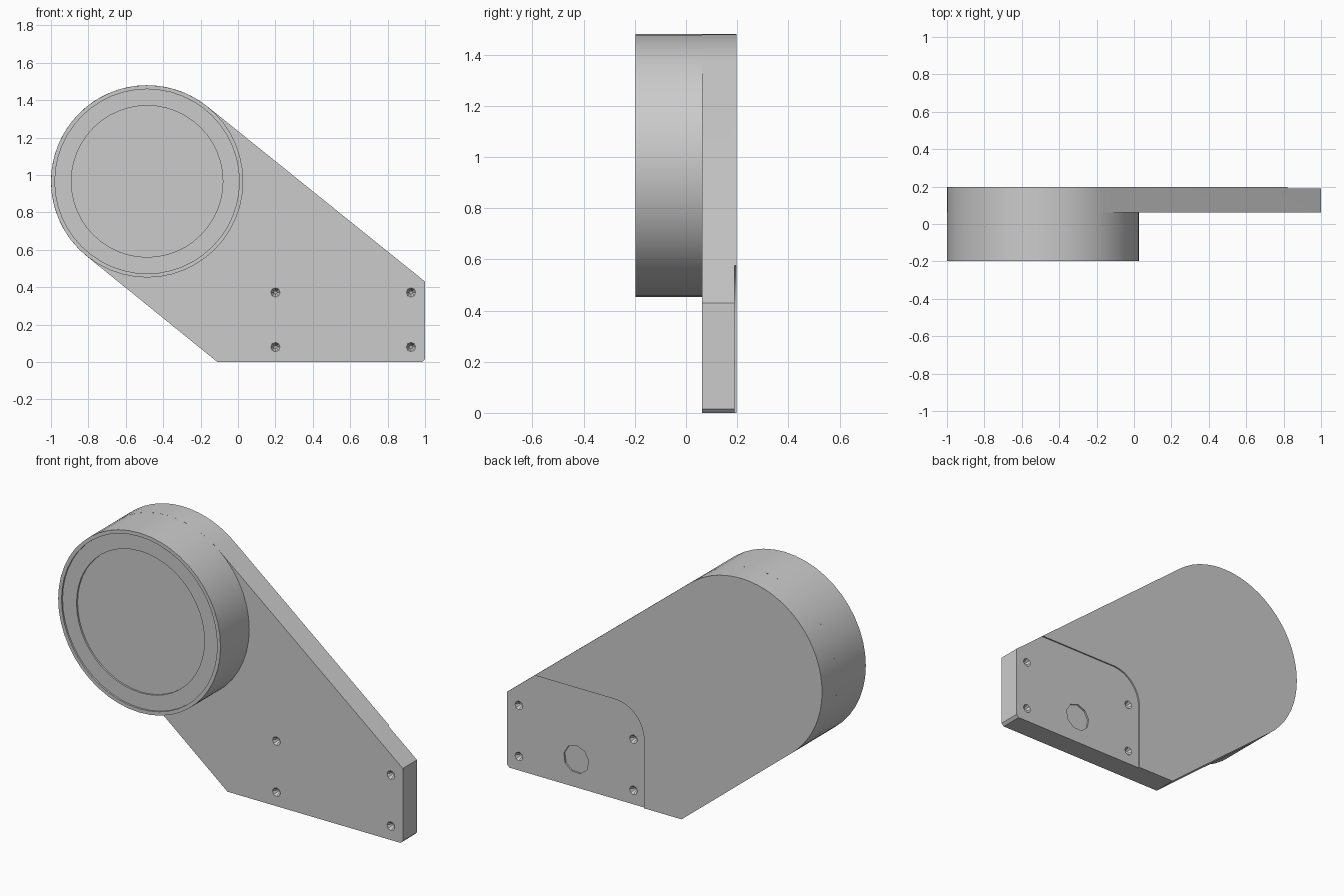
import bpy, bmesh, math
from mathutils import Vector

cube = bpy.data.objects.get("Cube")
if cube:
    bpy.data.objects.remove(cube, do_unlink=True)

grey = bpy.data.materials.new("light grey")
grey.use_nodes = True
grey.diffuse_color = (0.6, 0.6, 0.6, 1)
grey.node_tree.nodes["Principled BSDF"].inputs["Base Color"].default_value = (0.6, 0.6, 0.6, 1)

CENTRE, RADIUS = Vector((-0.486, 0.966)), 0.514
FRONT, SEAM, BACK = -0.198, 0.062, 0.198
PANEL = BACK - 0.008


def make(name, bm):
    bmesh.ops.recalc_face_normals(bm, faces=bm.faces)
    mesh = bpy.data.meshes.new(name)
    bm.to_mesh(mesh)
    bm.free()
    mesh.materials.append(grey)
    ob = bpy.data.objects.new(name, mesh)
    bpy.context.collection.objects.link(ob)
    return ob


def arc(c, r, a0, a1, n):
    return [(c[0] + r * math.cos(a0 + (a1 - a0) * i / n),
             c[1] + r * math.sin(a0 + (a1 - a0) * i / n)) for i in range(n + 1)]


def prism(name, outline, y0, y1):
    # x/z outline pushed from y0 to y1
    bm = bmesh.new()
    face = bm.faces.new([bm.verts.new((x, y0, z)) for x, z in outline])
    out = bmesh.ops.extrude_face_region(bm, geom=[face])
    verts = [v for v in out["geom"] if isinstance(v, bmesh.types.BMVert)]
    bmesh.ops.translate(bm, verts=verts, vec=(0, y1 - y0, 0))
    return make(name, bm)


def lathe(name, profile, c, n, cap=False):
    # (radius, y) profile turned around a y-parallel axis; zero radius is a pole
    bm = bmesh.new()
    rings = []
    for r, y in profile:
        if r == 0:
            rings.append([bm.verts.new((c[0], y, c[1]))] * n)
        else:
            rings.append([bm.verts.new((x, y, z)) for x, z in arc(c, r, 0, math.tau, n)[:n]])
    for a, b in zip(rings, rings[1:]):
        for i in range(n):
            j = (i + 1) % n
            quad = list(dict.fromkeys((a[i], a[j], b[j], b[i])))
            bm.faces.new(quad)
    if cap:
        bm.faces.new(rings[0])
    return make(name, bm)


def cut(target, cutter):
    mod = target.modifiers.new("cut", 'BOOLEAN')
    mod.operation, mod.solver, mod.object = 'DIFFERENCE', 'EXACT', cutter
    with bpy.context.temp_override(object=target, active_object=target):
        bpy.ops.object.modifier_apply(modifier=mod.name)
    bpy.data.objects.remove(cutter, do_unlink=True)


def tangent_angle(p, side):
    # angle on the big circle where the line from p touches it
    d = Vector(p) - CENTRE
    return math.atan2(d.y, d.x) + side * math.acos(RADIUS / d.length)


# Arm plate: round end joined by tangents to the squared foot
top_corner, low_corner = (1, 0.43), (-0.11, 0)
a0 = tangent_angle(top_corner, 1)
a1 = tangent_angle(low_corner, -1) % math.tau
outline = [low_corner, (0.985, 0), (1, 0.015), top_corner] + arc(CENTRE, RADIUS, a0, a1, 32)
plate = prism("arm_plate", outline, SEAM, BACK)

# Shallow rear panel with one rounded corner
panel = [(1.2, -0.1), (1.2, 0.575)] + arc((0.312, 0.39), 0.185, math.pi / 2, math.pi, 12) + [(0.127, -0.1)]
cut(plate, prism("panel_cutter", panel, PANEL, BACK + 0.1))

# Round pocket in the rear panel
pocket = arc((0.5625, 0.16), 0.08, 0.2, 0.2 + math.tau, 9)[:9]
cut(plate, prism("pocket_cutter", pocket, PANEL - 0.01, BACK + 0.1))

# Tapered screw pits on both faces
for x in (0.2, 0.925):
    for z in (0.08, 0.372):
        for face, out in ((SEAM, -1), (PANEL, 1)):
            profile = [(0.025, face + out * 0.02), (0.025, face), (0.008, face - out * 0.03),
                       (0, face - out * 0.03)]
            cut(plate, lathe("pit_cutter", profile, (x, z), 8, cap=True))

# Drum with stepped front face
drum = lathe("drum", [(RADIUS, SEAM), (RADIUS, FRONT), (0.493, FRONT), (0.493, FRONT + 0.01),
                      (0.405, FRONT + 0.01), (0.405, FRONT + 0.02), (0, FRONT + 0.02)], CENTRE, 48)

for ob in (plate, drum):
    bpy.ops.object.select_all(action='DESELECT')
    ob.select_set(True)
    bpy.context.view_layer.objects.active = ob
    bpy.ops.object.shade_smooth_by_angle(angle=math.radians(30))
